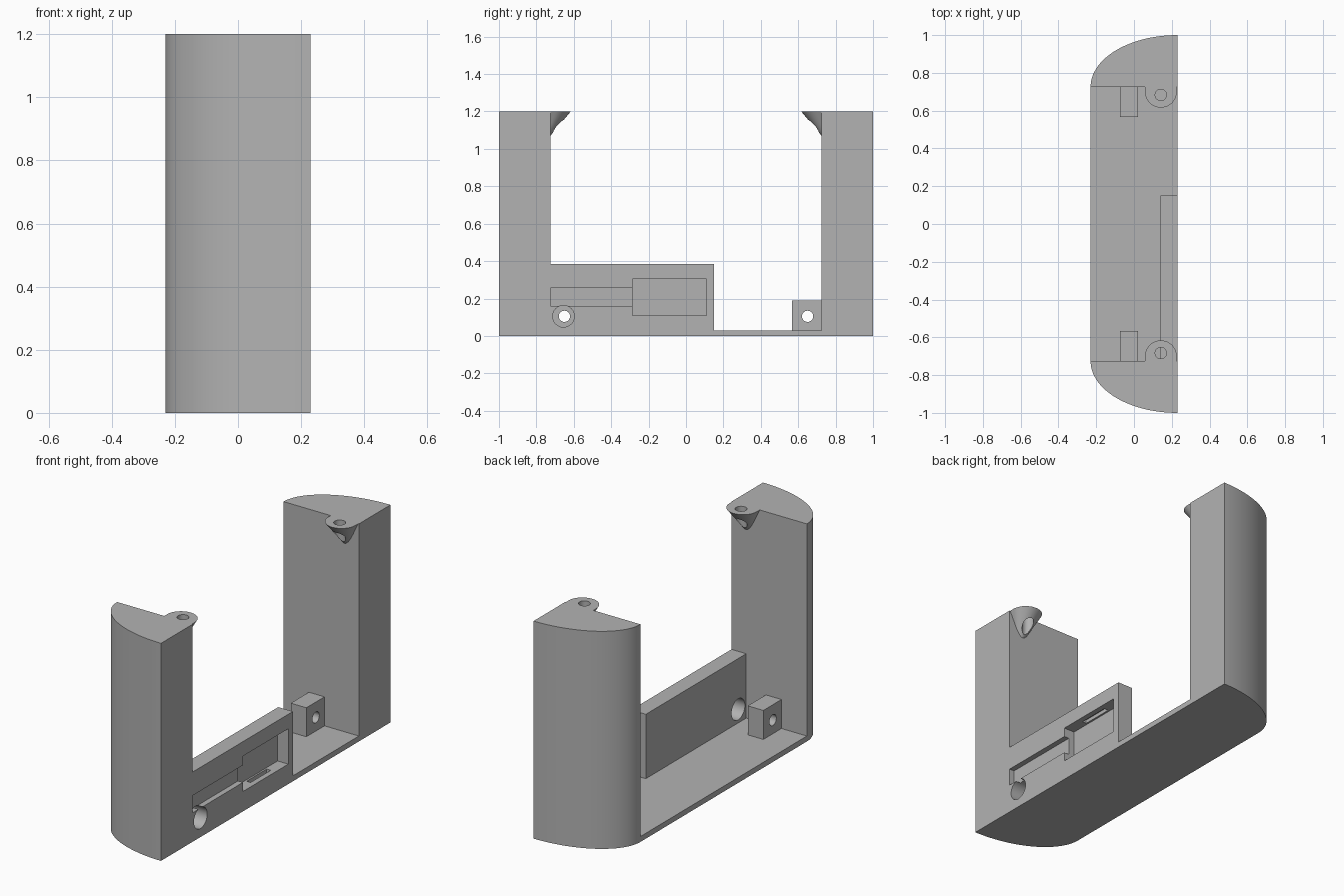
import bpy, bmesh
from math import sin, cos, pi
from mathutils import Vector

if "Cube" in bpy.data.objects:
    bpy.data.objects.remove(bpy.data.objects["Cube"], do_unlink=True)

grey = bpy.data.materials.new("plain grey")
grey.use_nodes = True
grey.diffuse_color = (0.45, 0.45, 0.45, 1)
grey.node_tree.nodes["Principled BSDF"].inputs["Base Color"].default_value = grey.diffuse_color

FACE = 0.23      # flat side plane
INNER = 0.725    # inner side of each column
FLOOR = 0.03
TOP = 1.2


def make(name, bm):
    bmesh.ops.recalc_face_normals(bm, faces=bm.faces)
    mesh = bpy.data.meshes.new(name)
    bm.to_mesh(mesh)
    bm.free()
    mesh.materials.append(grey)
    ob = bpy.data.objects.new(name, mesh)
    bpy.context.collection.objects.link(ob)
    return ob


def prism(name, points, direction):
    """Extrude a closed loop of 3D points along a direction."""
    bm = bmesh.new()
    face = bm.faces.new([bm.verts.new(p) for p in points])
    ext = bmesh.ops.extrude_face_region(bm, geom=[face])
    verts = [g for g in ext["geom"] if isinstance(g, bmesh.types.BMVert)]
    bmesh.ops.translate(bm, verts=verts, vec=direction)
    # extrusion may leave or remove the starting cap
    bmesh.ops.holes_fill(bm, edges=[e for e in bm.edges if e.is_boundary])
    return make(name, bm)


def box(name, x0, x1, y0, y1, z0, z1):
    return prism(name, [(x0, y0, z0), (x1, y0, z0), (x1, y1, z0), (x0, y1, z0)],
                 (0, 0, z1 - z0))


def rod(name, axis, centre, radius, length):
    ring = [(radius * cos(2 * pi * i / 32), radius * sin(2 * pi * i / 32)) for i in range(32)]
    c = Vector(centre)
    if axis == "x":
        return prism(name, [c + Vector((0, u, v)) for u, v in ring], (length, 0, 0))
    return prism(name, [c + Vector((u, v, 0)) for u, v in ring], (0, 0, length))


def cut(ob, *cutters):
    bpy.context.view_layer.objects.active = ob
    for cutter in cutters:
        mod = ob.modifiers.new("cut", "BOOLEAN")
        mod.operation = "DIFFERENCE"
        mod.solver = "EXACT"
        mod.object = cutter
        bpy.ops.object.modifier_apply(modifier=mod.name)
        bpy.data.objects.remove(cutter, do_unlink=True)


def smooth(ob):
    bpy.ops.object.select_all(action="DESELECT")
    ob.select_set(True)
    bpy.context.view_layer.objects.active = ob
    bpy.ops.object.shade_smooth_by_angle(angle=0.5)


# Frame: plan with quarter-ellipse ends, carved into columns, floor and side wall
arc = [(FACE - 2 * FACE * sin(pi / 2 * i / 32),
        INNER + (1 - INNER) * cos(pi / 2 * i / 32)) for i in range(33)]
plan = arc + [(x, -y) for x, y in reversed(arc)]
frame = prism("frame", [(x, y, 0) for x, y in plan], (0, 0, TOP))

opening = [(-INNER, 0.385), (0.15, 0.385), (0.15, FLOOR),
           (INNER, FLOOR), (INNER, 1.3), (-INNER, 1.3)]
cut(frame,
    box("cavity", -0.4, 0.14, -INNER, INNER, FLOOR, 1.3),
    prism("opening", [(0.1, y, z) for y, z in opening], (0.3, 0, 0)))

# Recesses in the side wall: cable slot, component pocket, latch notches, access hole
cut(frame,
    box("slot", FACE - 0.03, 0.3, -INNER, -0.25, 0.16, 0.255),
    box("pocket", FACE - 0.065, 0.3, -0.285, 0.11, 0.11, 0.305),
    box("notches", FACE - 0.055, FACE - 0.03, -0.175, 0, 0.085, 0.325),
    rod("access", "x", (0.1, -0.655, 0.105), 0.058, 0.3))
smooth(frame)

for side, word in ((-1, "front"), (1, "back")):
    # Screw block standing on the floor against the column
    y0, y1 = sorted((side * 0.567, side * (INNER + 0.005)))
    block = box(word + "_screw_block", -0.075, 0.02, y0, y1, FLOOR - 0.005, 0.19)
    cut(block, rod("bore", "x", (-0.2, side * 0.65, 0.105), 0.03, 0.4))
    smooth(block)

    # Tapered screw lug at the top of the column
    bm = bmesh.new()
    for cy, r, z in ((0.70, 0.084, TOP), (0.76, 0.084, TOP), (0.747, 0.022, 1.07)):
        for i in range(48):
            a = 2 * pi * i / 48
            bm.verts.new((0.142 + r * cos(a), side * (cy + r * sin(a)), z))
    hull = bmesh.ops.convex_hull(bm, input=bm.verts)
    loose = {g for g in hull["geom_interior"] + hull["geom_unused"]
             if isinstance(g, bmesh.types.BMVert)}
    bmesh.ops.delete(bm, geom=list(loose), context="VERTS")
    bmesh.ops.bisect_plane(bm, geom=bm.verts[:] + bm.edges[:] + bm.faces[:],
                           plane_co=(0, side * (INNER + 0.003), 0),
                           plane_no=(0, side, 0), clear_outer=True)
    bmesh.ops.holes_fill(bm, edges=[e for e in bm.edges if e.is_boundary])
    bmesh.ops.dissolve_limit(bm, angle_limit=0.01, verts=bm.verts, edges=bm.edges)
    lug = make(word + "_screw_lug", bm)
    cut(lug, rod("bore", "z", (0.142, side * 0.683, 1.0), 0.03, 0.3))
    smooth(lug)
